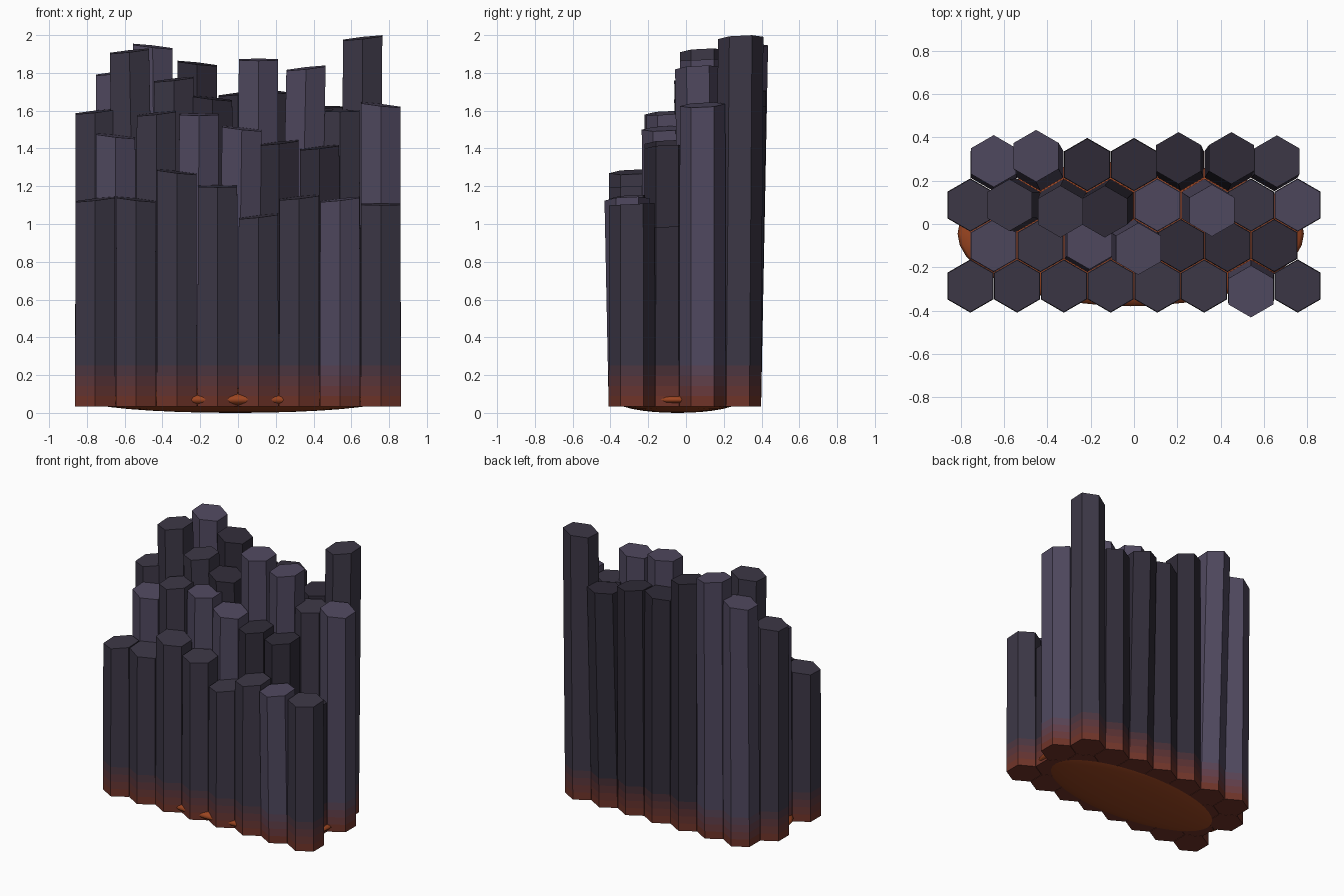
import bpy, bmesh
from math import sin, cos, radians

if "Cube" in bpy.data.objects:
    bpy.data.objects.remove(bpy.data.objects["Cube"])


def material(name, rgb):
    m = bpy.data.materials.new(name)
    m.diffuse_color = (*rgb, 1)
    m.use_nodes = True
    m.node_tree.nodes["Principled BSDF"].inputs["Base Color"].default_value = m.diffuse_color
    return m


STONE = {"D": (.030, .025, .040), "M": (.046, .039, .062), "L": (.080, .066, .115)}
EMBER = (.16, .034, .022)
FOOT, BANDS = .035, 4
R_BASE, R_TOP = .123, .120
PITCH_X, PITCH_Y = .216, .187

# stone fading to ember near the foot, one material set per shade
palette = {}
for shade, c in STONE.items():
    palette[shade] = [material(f"stone_{shade}_{i}",
                               [e + (s - e) * i / BANDS for e, s in zip(EMBER, c)])
                      for i in range(BANDS + 1)]


def column(name, x, y, lean, height, tilt, shade):
    """Leaning hexagonal column with a tilted top."""
    bm = bmesh.new()
    rings = []
    for z in [FOOT + .054 * i for i in range(BANDS + 1)] + [height]:
        t = (z - FOOT) / (height - FOOT)
        r = R_BASE + (R_TOP - R_BASE) * t
        ring = []
        for k in range(6):
            a = radians(30 + 60 * k)
            px, py = r * cos(a), r * sin(a)
            dz = tilt * px / (2 * R_TOP) + .05 * py if z == height else 0
            ring.append(bm.verts.new((x + lean[0] * t + px, y + lean[1] * t + py, z + dz)))
        rings.append(ring)
    bm.faces.new(rings[0][::-1])
    for i, (lo, hi) in enumerate(zip(rings, rings[1:])):
        for k in range(6):
            j = (k + 1) % 6
            bm.faces.new((lo[k], lo[j], hi[j], hi[k])).material_index = i
    bm.faces.new(rings[-1]).material_index = BANDS
    me = bpy.data.meshes.new(name)
    bm.to_mesh(me)
    bm.free()
    for m in palette[shade]:
        me.materials.append(m)
    bpy.context.collection.objects.link(bpy.data.objects.new(name, me))


# rows from front to back: shades and top heights
rows = [
    ("front", "MMMMMMLM", [1.13, 1.13, 1.275, 1.2, 1.04, 1.14, 1.13, 1.105]),
    ("middle_front", "LMLLDDD", [1.465, 1.585, 1.58, 1.505, 1.43, 1.405, .985]),
    ("middle_back", "MMMDLLML", [1.595, 1.915, 1.765, 1.665, 1.87, 1.825, 1.6, 1.63]),
    ("back", "LLDDDDM", [1.8, 1.94, 1.85, 1.69, 1.7, 1.62, 1.985]),
]
# top slope direction per column, left to right
slopes = ["+-- +++ ".replace(" ", "0"), "-+0-++0", "+++-0+0-", "+--+-0+"]
# columns that lean noticeably
leans = {"front_7": (0, -.025), "middle_front_3": (.01, .01), "middle_front_4": (.02, -.015),
         "middle_back_2": (-.035, 0), "middle_back_3": (-.016, -.03),
         "middle_back_4": (-.027, -.03), "middle_back_6": (.036, -.025),
         "back_1": (0, .016), "back_2": (-.02, .04), "back_5": (-.01, .03),
         "back_6": (.018, .03), "back_7": (.012, .015)}

for j, (row, shades, heights) in enumerate(rows):
    y = (j - 1.5) * PITCH_Y - .006
    for i, h in enumerate(heights):
        x = (i - (len(heights) - 1) / 2) * PITCH_X
        key = f"{row}_{i + 1}"
        tilt = {"+": .027, "-": -.027, "0": 0}[slopes[j][i]]
        column(f"{key}_column", x, y, leans.get(key, (0, 0)), h, tilt, shades[i])

# molten bed: flattened ellipsoid under the columns, showing through the gaps
bpy.ops.mesh.primitive_uv_sphere_add(segments=40, ring_count=16, radius=1,
                                     location=(-.015, -.045, .07))
bed = bpy.context.object
bed.name = "molten_bed"
bed.scale = (.80, .335, .07)
bpy.ops.object.transform_apply(location=False, rotation=False, scale=True)
bpy.ops.object.shade_smooth()
bed.data.materials.append(material("molten_rock", (.33, .06, .015)))
